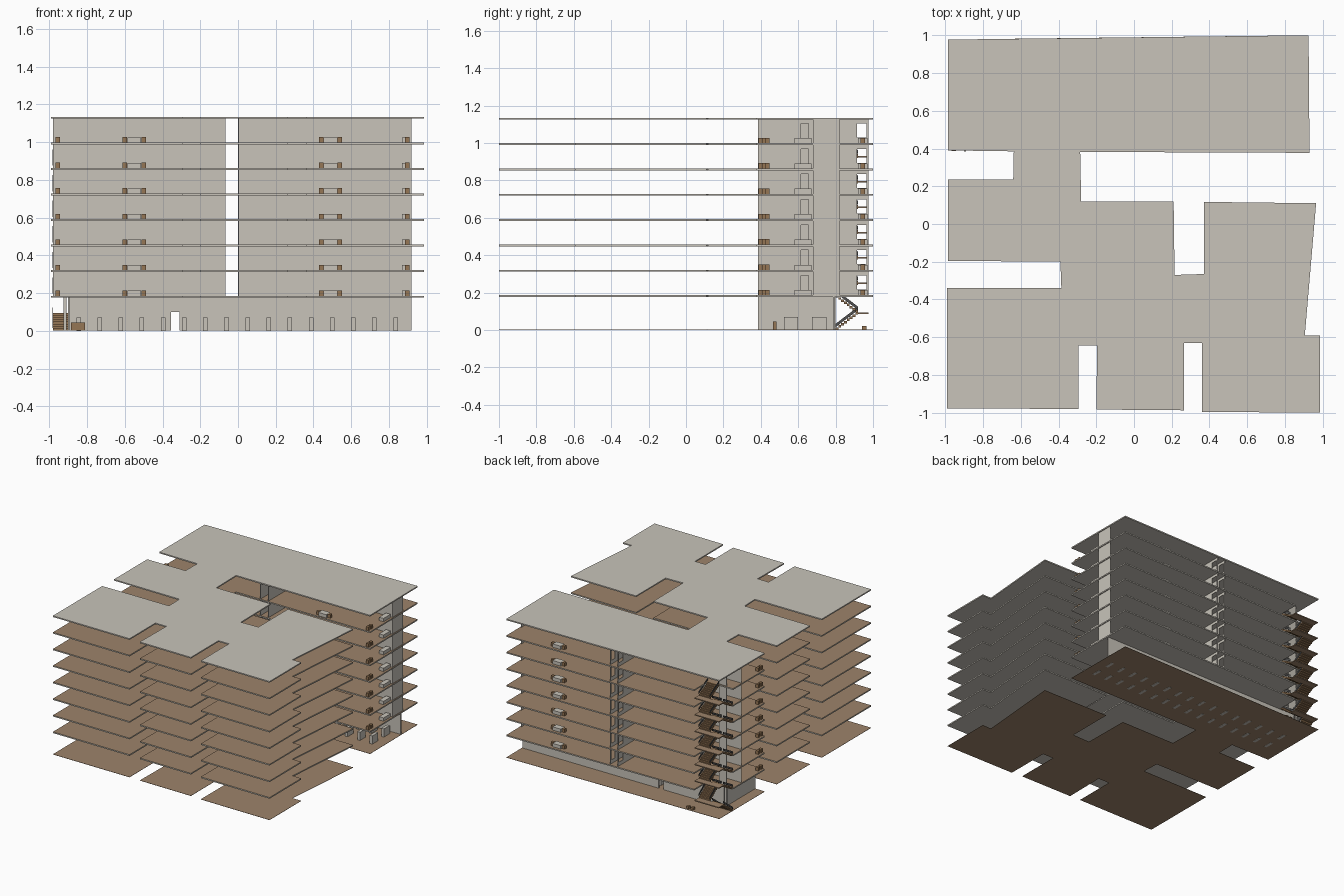
import bpy, bmesh
from mathutils import Vector

cube = bpy.data.objects.get("Cube")
if cube:
    bpy.data.objects.remove(cube)


def material(name, rgb):
    m = bpy.data.materials.new(name)
    m.use_nodes = True
    m.diffuse_color = (*rgb, 1)
    m.node_tree.nodes["Principled BSDF"].inputs["Base Color"].default_value = (*rgb, 1)
    return m


BEIGE = material("plaster_beige", (0.58, 0.55, 0.49))
BROWN = material("floor_brown", (0.34, 0.23, 0.145))
WOOD = material("furniture_wood", (0.30, 0.18, 0.09))
DARK = material("rail_dark_grey", (0.08, 0.08, 0.08))

# Storey heights: floor tops above ground
FIRST, PITCH, THICK = 0.186, 0.1355, 0.01
FLOORS = [FIRST + PITCH * i for i in range(7)]
ROOF = FIRST + PITCH * 7
CLEAR = PITCH - THICK


def finish(name, bm, *mats):
    me = bpy.data.meshes.new(name)
    bm.to_mesh(me)
    bm.free()
    for m in mats:
        me.materials.append(m)
    ob = bpy.data.objects.new(name, me)
    bpy.context.scene.collection.objects.link(ob)
    return ob


def boxes(name, mat, spans):
    """One object from boxes given as (x0, x1, y0, y1, z0, z1)."""
    bm = bmesh.new()
    for x0, x1, y0, y1, z0, z1 in spans:
        new = bmesh.ops.create_cube(bm, size=1)["verts"]
        for v in new:
            v.co = Vector(((x0 + x1) / 2 + v.co.x * (x1 - x0),
                           (y0 + y1) / 2 + v.co.y * (y1 - y0),
                           (z0 + z1) / 2 + v.co.z * (z1 - z0)))
    return finish(name, bm, mat)


def slab(name, outline, top, thick, side_mat, top_mat):
    bm = bmesh.new()
    base = bm.faces.new([bm.verts.new((x, y, top - thick)) for x, y in outline])
    new = bmesh.ops.extrude_face_region(bm, geom=[base])["geom"]
    for v in new:
        if isinstance(v, bmesh.types.BMVert):
            v.co.z = top
    bmesh.ops.recalc_face_normals(bm, faces=bm.faces)
    for f in bm.faces:
        f.material_index = 1 if f.normal.z > 0.5 else 0
    bmesh.ops.triangulate(bm, faces=[f for f in bm.faces if len(f.verts) > 4])
    return finish(name, bm, side_mat, top_mat)


# Floor plan: back bar, spine and notched front wings
CORNER = [(-0.985, 0.977)]
PLAN = [(0.925, 1), (0.93, 0.377), (-0.285, 0.382), (-0.28, 0.12), (0.21, 0.12),
        (0.215, -0.27), (0.37, -0.265), (0.37, 0.117), (0.965, 0.11),
        (0.905, -0.59), (0.985, -0.59), (0.985, -1), (0.36, -0.995),
        (0.36, -0.63), (0.265, -0.63), (0.265, -0.987), (-0.2, -0.983),
        (-0.195, -0.645), (-0.295, -0.645), (-0.295, -0.98), (-0.99, -0.977),
        (-0.99, -0.34), (-0.385, -0.34), (-0.39, -0.2), (-0.985, -0.195),
        (-0.985, 0.235), (-0.64, 0.235), (-0.637, 0.385), (-0.985, 0.39)]
STAIRWELL = [(-0.985, 0.8), (-0.76, 0.8), (-0.76, 0.98)]

slab("ground_floor", CORNER + PLAN, 0.003, 0.002, BROWN, BROWN)
for n, z in enumerate(FLOORS, 1):
    slab(f"floor_{n}", PLAN + STAIRWELL, z, THICK, BEIGE, BROWN)
slab("roof", CORNER + PLAN, ROOF, THICK, BEIGE, BEIGE)

# Upper walls: long spine wall either side of a cross corridor
T = 0.004
spine, cross, ends, piers = [], [], [], []
for z in FLOORS:
    top = z + CLEAR
    for x0, x1 in ((-0.98, -0.065), (0, 0.92)):
        spine.append((x0, x1, 0.68, 0.68 + T, z, top))
    for x in (-0.065 - T, 0):
        x1 = x + T
        cross += [(x, x1, 0.385, 0.915, z, top) if x < 0 else (x, x1, 0.385, 0.615, z, top),
                  (x, x1, 0.965, 0.977, z, top),
                  (x, x1, 0.915, 0.965, z, z + 0.03),
                  (x, x1, 0.915, 0.965, z + 0.105, top)]
    # Door opening in one corridor wall
    cross += [(0, T, 0.655, 0.915, z, top), (0, T, 0.615, 0.655, z + 0.105, top)]
    ends.append((0.92 - T, 0.92, 0.68, 0.82, z, top))
    piers.append((-0.92, -0.85, 0.785, 0.79, z, top))
boxes("spine_walls", BEIGE, spine)
boxes("corridor_walls", BEIGE, cross)
boxes("end_walls", BEIGE, ends)
boxes("stair_piers", BEIGE, piers)

# Ground storey: back wall with a doorway and a side wall
G = FIRST - THICK
boxes("ground_back_wall", BEIGE, [
    (-0.9, -0.355, 0.785, 0.795, 0.003, G),
    (-0.31, 0.92, 0.785, 0.795, 0.003, G),
    (-0.355, -0.31, 0.785, 0.795, 0.1, G)])
boxes("ground_side_wall", BEIGE, [(-0.9, -0.89, 0.385, 0.79, 0.003, G)])
boxes("ground_pillar", BEIGE, [(-0.925, -0.91, 0.785, 0.8, 0.003, G)])

# Two rows of low partitions
boxes("partitions", BEIGE, [
    (x - 0.012, x + 0.012, y, y + 0.075, 0, 0.07)
    for y in (0.525, 0.675) for x in (-0.845 + 0.112 * i for i in range(16))])
boxes("reception_desk", WOOD, [(-0.885, -0.81, 0.465, 0.485, 0.003, 0.045)])
boxes("back_blocks", WOOD, [(x, x + 0.022, 0.94, 0.965, 0.003, 0.022) for x in (-0.74, -0.7)])

# Furniture on every upper floor
chairs, tables = [], []


def chair(x, y, z):
    chairs.append((x - 0.012, x + 0.012, y - 0.012, y + 0.012, z, z + 0.028))


for z in FLOORS:
    for x, y in ((-0.55, 0.415), (0.49, 0.415), (0.49, 0.945)):
        tables.append((x - 0.036, x + 0.036, y - 0.025, y + 0.025, z, z + 0.027))
        for side in (-1, 1):
            chair(x + side * 0.05, y, z)
    for y in (0.4, 0.435, 0.7, 0.735):
        chair(0.897, y, z)
    for y in (0.4, 0.435):
        chair(-0.955, y, z)
    tables.append((0.87, 0.91, 0.58, 0.67, z, z + 0.027))
boxes("chairs", WOOD, chairs)
boxes("tables", BEIGE, tables)

# Switchback stairs at the back corner
STEPS, Y0, Y1 = 8, 0.8, 0.92
steps, landings = [], []
rails = bmesh.new()


def flight(x0, x1, ya, za, yb, zb):
    dy, dz = (yb - ya) / STEPS, (zb - za) / STEPS
    for i in range(STEPS):
        a, b = sorted((ya + dy * i, ya + dy * (i + 1)))
        h = za + dz * (i + 1)
        steps.append((x0, x1, a, b, h - 0.013, h))
    for x in (x0, x1):
        rails.faces.new([rails.verts.new((x, y, z)) for y, z in (
            (ya, za + 0.012), (yb, zb + 0.012), (yb, zb + 0.03), (ya, za + 0.03))])


levels = [0.003] + FLOORS
for low, high in zip(levels, levels[1:]):
    mid = (low + high) / 2
    flight(-0.98, -0.88, Y0, low, Y1, mid)
    flight(-0.86, -0.76, Y1, mid, Y0, high)
    landings.append((-0.98, -0.76, Y1, 0.975, mid - 0.008, mid))
boxes("stair_steps", WOOD, steps)
boxes("stair_landings", BROWN, landings)
ob = finish("stair_rails", rails, DARK)
mod = ob.modifiers.new("thickness", "SOLIDIFY")
mod.thickness = 0.003
